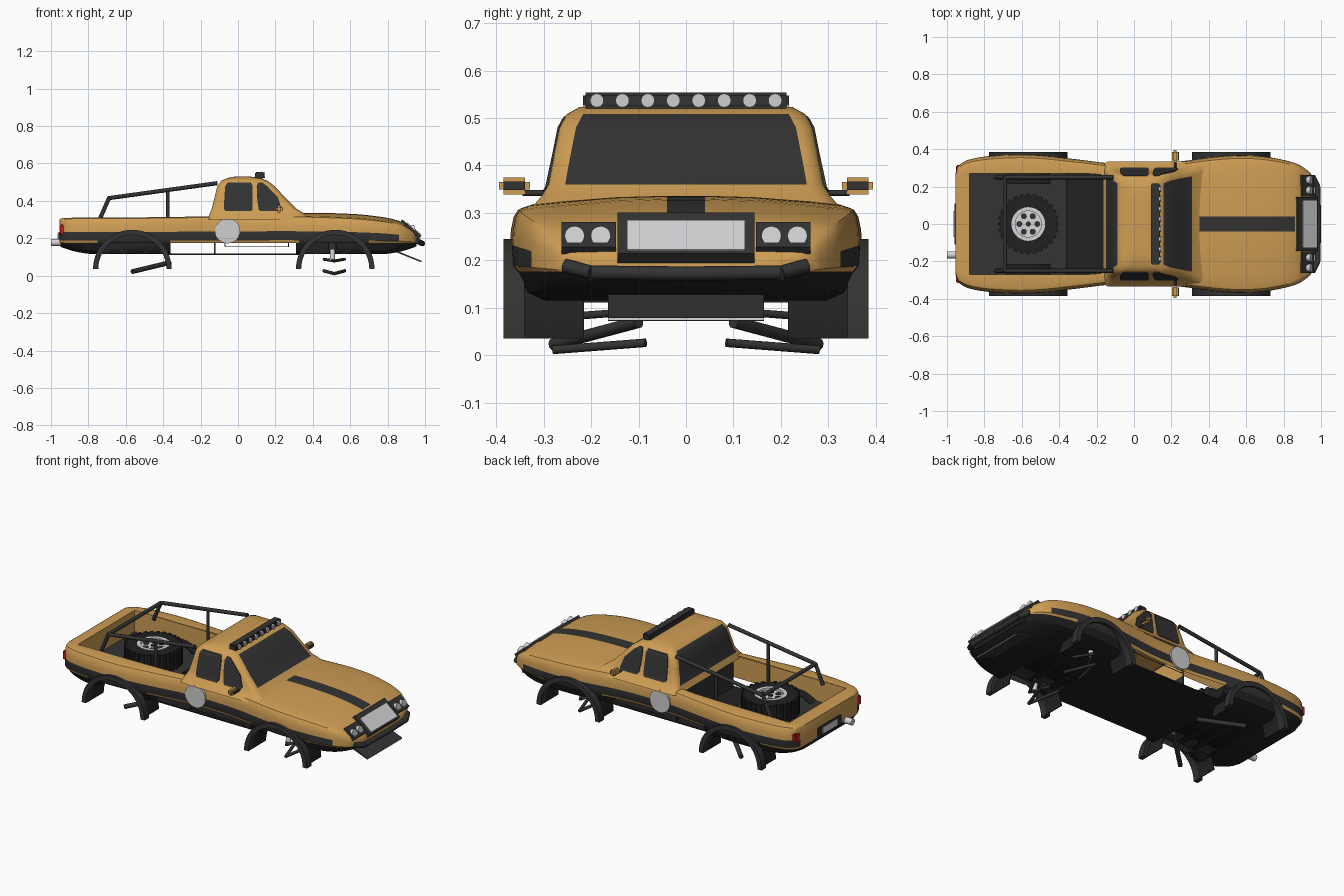
import bpy, bmesh, math
from mathutils import Vector, Matrix

cube = bpy.data.objects.get("Cube")
if cube:
    bpy.data.objects.remove(cube)


def material(name, r, g, b):
    m = bpy.data.materials.new(name)
    m.use_nodes = True
    m.diffuse_color = (r, g, b, 1)
    m.node_tree.nodes["Principled BSDF"].inputs["Base Color"].default_value = (r, g, b, 1)
    return m


PAINT = material("amber_paint", .62, .34, .09)
DARK = material("charcoal", .033, .033, .033)
BLACK = material("black_plastic", .015, .015, .015)
WHITE = material("white_lamp", .62, .62, .62)
SILVER = material("silver", .68, .68, .7)
RED = material("red_lens", .6, .01, .01)


def finish(name, bm, mats, smooth=True, normals=True):
    if normals:
        bmesh.ops.recalc_face_normals(bm, faces=bm.faces)
    me = bpy.data.meshes.new(name)
    bm.to_mesh(me)
    bm.free()
    for m in mats:
        me.materials.append(m)
    ob = bpy.data.objects.new(name, me)
    bpy.context.collection.objects.link(ob)
    if smooth:
        bpy.ops.object.select_all(action='DESELECT')
        ob.select_set(True)
        bpy.context.view_layer.objects.active = ob
        bpy.ops.object.shade_smooth_by_angle(angle=math.radians(35))
    return ob


def loft(name, rows, mats, rule=lambda c: 0, closed=False, caps=(False, False), smooth=True):
    """Skin matching rows of points; rule picks a material, or None for a gap."""
    bm = bmesh.new()
    grid = [[bm.verts.new(p) for p in row] for row in rows]
    n = len(rows[0])
    for a, b in zip(grid, grid[1:]):
        for i in range(n if closed else n - 1):
            q = (a[i], a[(i + 1) % n], b[(i + 1) % n], b[i])
            k = rule(sum((v.co for v in q), Vector()) / 4)
            if k is not None:
                bm.faces.new(q).material_index = k
    for cap, row in zip(caps, (grid[0], grid[-1])):
        if cap:
            bm.faces.new(row)
    return finish(name, bm, mats, smooth)


def box(name, centre, size, mat, tilt=0, bevel=0):
    bm = bmesh.new()
    bmesh.ops.create_cube(bm, size=1)
    bmesh.ops.scale(bm, vec=size, verts=bm.verts)
    if bevel:
        bmesh.ops.bevel(bm, geom=bm.edges, offset=bevel, segments=2, affect='EDGES')
    bm.transform(Matrix.Translation(centre) @ Matrix.Rotation(-tilt, 4, 'Y'))
    return finish(name, bm, [mat], bevel > 0)


def rod(name, a, b, r, mat, sides=20):
    a, b = Vector(a), Vector(b)
    bm = bmesh.new()
    bmesh.ops.create_cone(bm, cap_ends=True, segments=sides, radius1=r, radius2=r, depth=(b - a).length)
    bm.transform(Matrix.Translation((a + b) / 2) @ (b - a).to_track_quat('Z', 'Y').to_matrix().to_4x4())
    return finish(name, bm, [mat])


def path(name, pts, r, mat):
    for i, (a, b) in enumerate(zip(pts, pts[1:])):
        rod(f"{name}_{i + 1}", a, b, r, mat, 12)


def ring(name, centre, r0, r1, half, mat, axis='Z', turn=1.0, steps=48):
    """Rectangular band swept round an axis."""
    rows = []
    for i in range(steps + 1):
        t = math.tau * turn * i / steps
        row = []
        for r, h in ((r0, -half), (r1, -half), (r1, half), (r0, half)):
            u, v = r * math.cos(t), r * math.sin(t)
            row.append(Vector(centre) + Vector((u, v, h) if axis == 'Z' else (u, h, v)))
        rows.append(row)
    return loft(name, rows, [mat], closed=True, caps=(turn < 1, turn < 1))


# Body stations: x, half width, edge height, crown
ST = [(-.955, .27, .30, 0), (-.94, .31, .308, 0), (-.88, .345, .31, 0), (-.75, .365, .312, 0),
      (-.55, .37, .312, 0), (-.3, .345, .315, 0), (-.12, .324, .318, 0), (.1, .322, .32, .004),
      (.25, .335, .322, .01), (.4, .355, .318, .018), (.55, .367, .313, .02), (.7, .36, .303, .02),
      (.86, .326, .277, .017), (.93, .285, .24, .01), (.955, .25, .215, .005), (.965, .2, .2, 0)]


def slope(i, k):
    lo, hi = max(i - 1, 0), min(i + 1, len(ST) - 1)
    return (ST[hi][k] - ST[lo][k]) / (ST[hi][0] - ST[lo][0])


def station(x):
    i = max(j for j in range(len(ST) - 1) if ST[j][0] <= max(x, ST[0][0]))
    a, b = ST[i], ST[i + 1]
    h = b[0] - a[0]
    t = (x - a[0]) / h
    return [a[k] * (1 + 2 * t) * (1 - t) ** 2 + slope(i, k) * h * t * (1 - t) ** 2
            + b[k] * t * t * (3 - 2 * t) + slope(i + 1, k) * h * t * t * (t - 1) for k in (1, 2, 3)]


def body_row(x):
    w, e, c = station(x)
    z = lambda f: .175 + (e - .175) * f
    half = [(.975 * w, z(0)), (w, z(.1)), (w, z(.43)), (.995 * w, z(.65)), (.98 * w, z(.85)),
            (.955 * w, z(.96)), (.91 * w, e), (min(.27, .8 * w), e + .3 * c), (.4 * w, e + .85 * c), (.04, e + c)]
    return [(x, -y, q) for y, q in half] + [(x, y, q) for y, q in reversed(half)]


def body_colour(c):
    if -.88 < c.x < -.12 and abs(c.y) < .27:
        return None
    side_stripe = c.x < .86 and abs(c.y) > .25 and .184 < c.z < .232
    hood_stripe = .3 < c.x < .86 and abs(c.y) < .04
    in_arch = c.z < .19 and min(abs(c.x + .565), abs(c.x - .52)) < .18
    return 1 if side_stripe or hood_stripe or in_arch else 0


xs = [a[0] + (b[0] - a[0]) * i / 4 for a, b in zip(ST, ST[1:]) for i in range(4)] + [ST[-1][0]]
loft("body_shell", [body_row(x) for x in xs], [PAINT, DARK], body_colour, caps=(True, True))

# Load bed
bed = [(-.88, -.27), (-.88, .27), (-.12, .27), (-.12, -.27)]
loft("bed_walls", [[(x, y, z) for x, y in bed] for z in (.311, .178)], [PAINT], closed=True, smooth=False)
box("bed_floor", (-.62, 0, .178), (.52, .54, .008), DARK)
box("cab_bulkhead", (-.125, 0, .22), (.008, .54, .2), DARK)
box("floor_pan", (-.02, 0, .115), (.72, .56, .008), BLACK)


# Lower bumpers with wheel wells
def tub_row(x):
    w = station(x)[0]
    zb = .115 + .04 * max(0, (abs(x) - .75) / .2) ** 2
    half = [(.82 * w, zb), (.92 * w, zb + .017), (.975 * w, .178)]
    return [(x, -y, z) for y, z in half] + [(x, y, z) for y, z in reversed(half)]


def span(a, b, n=24):
    return [a + (b - a) * i / n for i in range(n + 1)]


for name, a, b, cx in (("rear_lower_body", -.95, -.36, -.565), ("front_lower_body", .31, .955, .52)):
    tub = loft(name, [tub_row(x) for x in span(a, b)], [BLACK], closed=True, caps=(True, True))
    for s in (-1, 1):
        cutter = rod("well_cutter", (cx, s * .22, .035), (cx, s * .5, .035), .182, BLACK, 48)
        cutter.hide_render = True
        mod = tub.modifiers.new("well", 'BOOLEAN')
        mod.operation, mod.solver, mod.object = 'DIFFERENCE', 'EXACT', cutter
        bpy.context.view_layer.objects.active = tub
        bpy.ops.object.modifier_apply(modifier=mod.name)
        bpy.data.objects.remove(cutter)
        ring("wheel_arch", (cx, s * .363, .035), .182, .21, .022, DARK, 'Y', .5)
        ring("well_liner", (cx, s * .28, .035), .182, .187, .065, BLACK, 'Y', .5)

# Cab levels: z, rear x, front x, half width
CAB = [(.30, -.165, .40, .335), (.335, -.15, .35, .305), (.36, -.14, .31, .29), (.42, -.125, .25, .279),
       (.48, -.11, .195, .267), (.508, -.088, .157, .252), (.523, -.055, .115, .225), (.531, -.01, .06, .16)]


def cab_row(z, x0, x1, w):
    r, pts = .035, []
    for k, (cx, cy) in enumerate(((x1 - r, w - r), (x0 + r, w - r), (x0 + r, r - w), (x1 - r, r - w))):
        for i in range(6):
            t = math.pi / 2 * (k + i / 5)
            pts.append((cx + r * math.cos(t), cy + r * math.sin(t), z))
    return pts


def cab_colour(c):
    return 1 if abs(c.y) < .05 and (.36 < c.z < .508 and c.x > .1 or .335 < c.z < .5 and c.x < 0) else 0


loft("cab", [cab_row(*l) for l in CAB], [PAINT, DARK], cab_colour, closed=True, caps=(False, True))


def cab_width(z):
    for a, b in zip(CAB, CAB[1:]):
        if a[0] <= z <= b[0]:
            return a[3] + (b[3] - a[3]) * (z - a[0]) / (b[0] - a[0])


# Side glass as thin plates that follow the cab sides, each given as z, rear x, front x
REAR_GLASS = [(.345, -.065, .07), (.355, -.075, .078), (.42, -.073, .078), (.48, -.068, .078), (.498, -.055, .07)]
DOOR_GLASS = [(.345, .12, .225), (.355, .11, .235), (.42, .102, .213), (.48, .1, .155), (.498, .108, .13)]
for s, side in ((-1, "right"), (1, "left")):
    for name, glass in (("rear_side_window", REAR_GLASS), ("door_window", DOOR_GLASS)):
        rows = [[(x, s * (cab_width(z) + d), z) for x, d in ((a, -.004), (a, .004), (b, .004), (b, -.004))]
                for z, a, b in glass]
        loft(f"{side}_{name}", rows, [DARK], closed=True, caps=(True, True), smooth=False)

    # Doors and mirrors
    rod(f"{side}_door_roundel", (-.055, s * .31, .24), (-.055, s * .33, .24), .067, WHITE, 32)
    path(f"{side}_door_seam", [(-.07, s * .325, .24), (-.07, s * .32, .155), (.27, s * .325, .155),
                               (.27, s * .335, .25)], .002, DARK)
    box(f"{side}_mirror", (.22, s * .362, .357), (.035, .065, .036), PAINT, bevel=.01)
    box(f"{side}_mirror_panel", (.237, s * .362, .357), (.006, .045, .018), DARK)
    rod(f"{side}_mirror_arm", (.22, s * .28, .342), (.22, s * .345, .342), .006, DARK)

    # Headlights
    box(f"{side}_headlight_plate", (.925, s * .205, .247), (.02, .115, .082), DARK, math.radians(50))
    for y in (.18, .235):
        rod(f"{side}_headlamp", (.91, s * y, .24), (.947, s * y, .252), .021, WHITE)

    # Tail light and roll cage
    box(f"{side}_tail_light", (-.931, s * .283, .245), (.044, .066, .055), RED, bevel=.006)
    path(f"{side}_cage_rail", [(-.11, s * .25, .495), (-.69, s * .25, .415), (-.74, s * .25, .3)], .011, DARK)
    rod(f"{side}_cage_post", (-.375, s * .25, .18), (-.375, s * .25, .458), .009, DARK)

    # Suspension
    rod(f"{side}_trailing_arm", (-.565, s * .28, .022), (-.365, s * .1, .07), .013, DARK)
    for x in (.46, .57):
        rod(f"{side}_lower_arm", (x, s * .085, .026), (.515, s * .28, .011), .009, DARK)
        rod(f"{side}_upper_arm", (x, s * .16, .088), (.515, s * .275, .079), .008, DARK)
    rod(f"{side}_shock", (.505, s * .225, .16), (.505, s * .243, .08), .014, WHITE)
    rod(f"{side}_shock_mount", (.505, s * .225, .21), (.505, s * .225, .14), .022, DARK)
rod("cage_crossbar", (-.69, -.25, .415), (-.69, .25, .415), .011, DARK)

# Roof light bar
box("light_bar", (.115, 0, .537), (.05, .435, .034), DARK, bevel=.006)
for i in range(8):
    y = (i - 3.5) * .0537
    rod("roof_lamp", (.13, y, .537), (.145, y, .537), .0145, WHITE, 16)

# Nose
box("grille_surround", (.917, 0, .242), (.04, .29, .135), DARK, math.radians(50))
box("grille_panel", (.928, 0, .238), (.042, .265, .112), SILVER, math.radians(50), .008)
path("front_bumper", [(.955, -.255, .188), (.982, -.2, .174), (.985, 0, .172), (.982, .2, .174), (.955, .255, .188)],
     .015, DARK)
box("skid_plate", (.915, 0, .102), (.14, .33, .008), DARK, math.radians(-22))
box("skid_plate_lip", (.978, 0, .076), (.008, .33, .005), SILVER)

# Tail
box("plate_panel", (-.955, 0, .205), (.012, .22, .06), DARK)
box("number_plate", (-.962, 0, .207), (.006, .14, .036), SILVER)
rod("exhaust_pipe", (-1, -.165, .178), (-.88, -.165, .178), .019, SILVER)

# Spare wheel with tread blocks
SPARE = Vector((-.565, 0, .245))
ring("spare_tyre", SPARE, .088, .152, .052, BLACK)
ring("spare_rim", SPARE, .07, .09, .054, SILVER)
rod("spare_hub", SPARE - Vector((0, 0, .04)), SPARE + Vector((0, 0, .04)), .075, SILVER, 32)
for i in range(28):
    t = math.tau * i / 28
    rot = Matrix.Rotation(t, 4, 'Z')
    block = box("tread_block", (0, 0, 0), (.02, .02, .108), BLACK)
    block.data.transform(Matrix.Translation(SPARE) @ rot @ Matrix.Translation((.152, 0, 0)))
for i in range(6):
    p = SPARE + Matrix.Rotation(math.tau * i / 6, 3, 'Z') @ Vector((.048, 0, .038))
    rod("rim_hole", p, p + Vector((0, 0, .006)), .016, DARK, 12)
rod("hub_cap", SPARE, SPARE + Vector((0, 0, .046)), .014, DARK)
